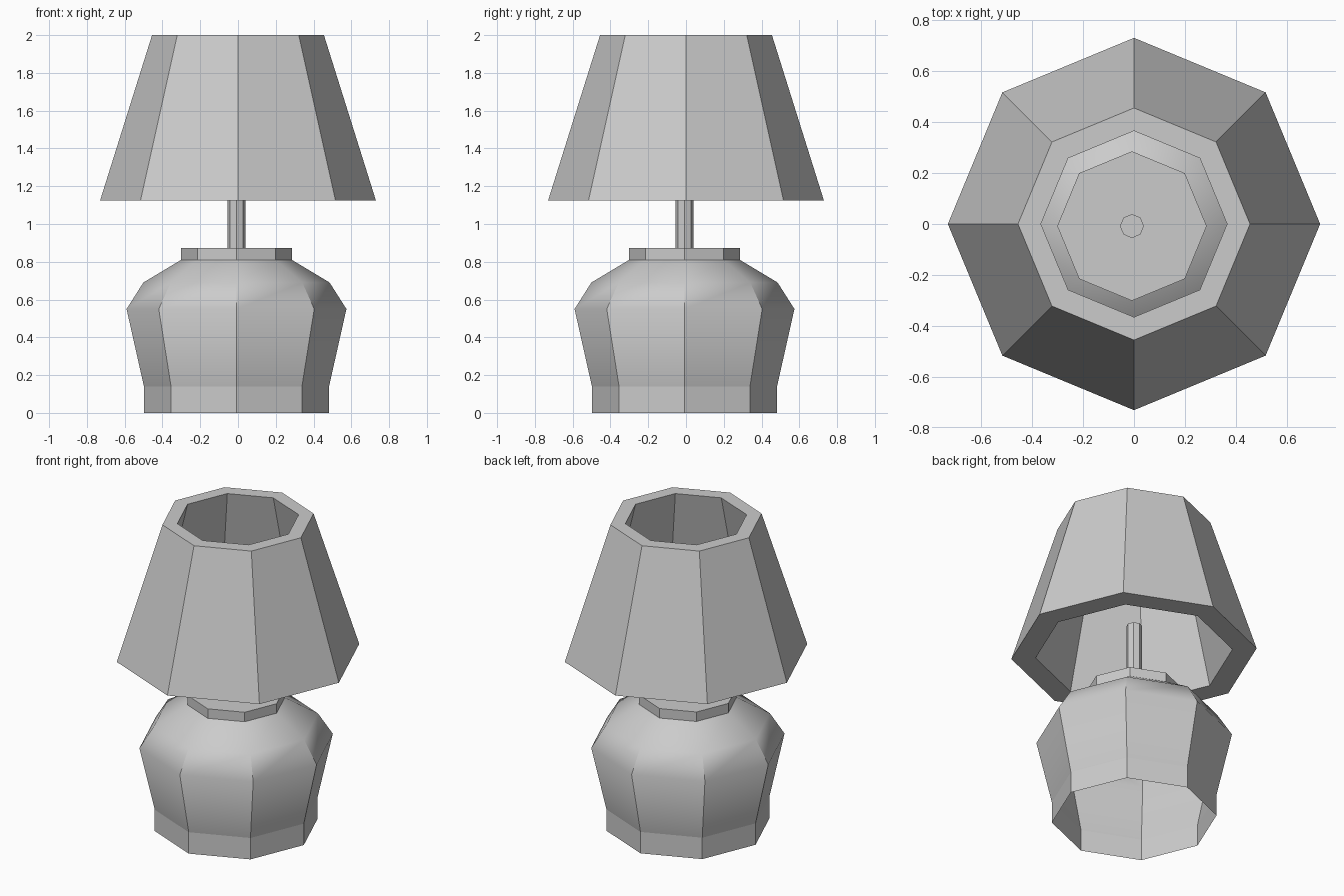
import bpy, bmesh
from math import sin, cos, pi

if "Cube" in bpy.data.objects:
    bpy.data.objects.remove(bpy.data.objects["Cube"])

SIDES = 8


def lathe(name, profile, offset=0.0, cap_top=False, closed=False, smooth_rings=(), smooth_bands=()):
    """Spin a (radius, z) profile into an eight-sided part; edges stay sharp unless listed."""
    bm = bmesh.new()
    rings = [[bm.verts.new((offset + r * cos(2 * pi * i / SIDES),
                            offset + r * sin(2 * pi * i / SIDES), z))
              for i in range(SIDES)] for r, z in profile]
    spans = list(zip(rings, rings[1:]))
    if closed:
        spans.append((rings[-1], rings[0]))
    for low, high in spans:
        for i in range(SIDES):
            j = (i + 1) % SIDES
            bm.faces.new((low[i], low[j], high[j], high[i]))
    if cap_top:
        bm.faces.new(rings[-1])
    for f in bm.faces:
        f.smooth = True
    for e in bm.edges:
        e.smooth = False
    for k in smooth_rings:
        for i in range(SIDES):
            bm.edges.get((rings[k][i], rings[k][(i + 1) % SIDES])).smooth = True
    for k in smooth_bands:
        for i in range(SIDES):
            bm.edges.get((rings[k][i], rings[k + 1][i])).smooth = True
    bm.normal_update()
    mesh = bpy.data.meshes.new(name)
    bm.to_mesh(mesh)
    bm.free()
    obj = bpy.data.objects.new(name, mesh)
    bpy.context.collection.objects.link(obj)
    return obj


# Hollow vase-shaped base, open underneath, with a short capped neck
lathe("lamp_base",
      [(0.49, 0.0), (0.49, 0.14), (0.582, 0.55), (0.493, 0.69), (0.293, 0.81), (0.293, 0.872)],
      offset=-0.008, cap_top=True, smooth_rings=(2, 3), smooth_bands=(3,))

# Stem rising into the shade
lathe("stem", [(0.047, 0.872), (0.047, 1.32)], offset=-0.008, cap_top=True)

# Thick shade, open at both ends
lathe("lamp_shade",
      [(0.73, 1.125), (0.455, 2.0), (0.365, 2.0), (0.586, 1.125)], closed=True)
